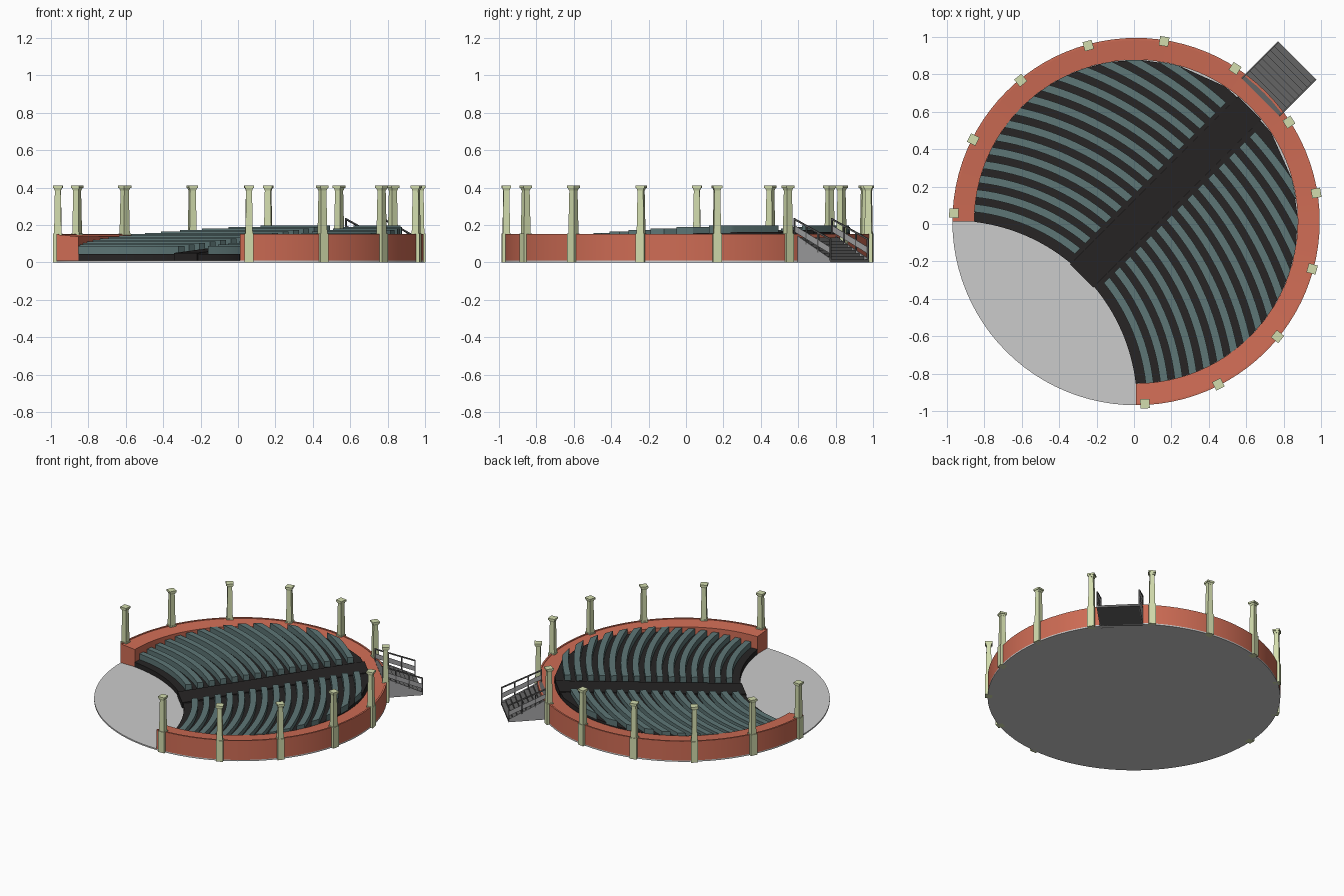
import bpy, bmesh, math
from mathutils import Matrix, Vector

if "Cube" in bpy.data.objects:
    bpy.data.objects.remove(bpy.data.objects["Cube"])

CX, CY = 0.011, 0.013          # centre of the round base
R_IN, R_OUT = 0.865, 0.982     # wall radii
D = 1.386                      # distance from base centre to seating arc centre
DIAG = math.radians(45)
FOCUS = (CX - D * math.cos(DIAG), CY - D * math.sin(DIAG))
# local frame: x runs along the aisle toward the stairs
FRAME = Matrix.Translation((CX, CY, 0)) @ Matrix.Rotation(DIAG, 4, 'Z')


def material(name, rgb):
    m = bpy.data.materials.new(name)
    m.diffuse_color = (*rgb, 1)
    m.use_nodes = True
    m.node_tree.nodes["Principled BSDF"].inputs["Base Color"].default_value = m.diffuse_color
    return m


BRICK = material("terracotta", (0.62, 0.15, 0.09))
TEAL = material("teal", (0.11, 0.18, 0.18))
DARK = material("dark_floor", (0.02, 0.018, 0.018))
CREAM = material("cream", (0.65, 0.72, 0.42))
STEEL = material("stair_grey", (0.13, 0.13, 0.13))
PANEL = material("panel_grey", (0.38, 0.38, 0.39))


def finish(bm, name, mat=None, smooth=False):
    bmesh.ops.recalc_face_normals(bm, faces=bm.faces)
    me = bpy.data.meshes.new(name)
    bm.to_mesh(me)
    bm.free()
    ob = bpy.data.objects.new(name, me)
    bpy.context.collection.objects.link(ob)
    if mat:
        me.materials.append(mat)
    if smooth:
        bpy.ops.object.select_all(action='DESELECT')
        ob.select_set(True)
        bpy.context.view_layer.objects.active = ob
        bpy.ops.object.shade_smooth_by_angle(angle=math.radians(25))
    return ob


def sweep(bm, centre, profile, limits, n):
    """Sweep a closed (r, z) profile round a centre; limits(r) gives the angles."""
    loops = []
    for i in range(n + 1):
        loop = []
        for r, z in profile:
            a0, a1 = limits(r)
            a = a0 + (a1 - a0) * i / n
            loop.append(bm.verts.new((centre[0] + r * math.cos(a),
                                      centre[1] + r * math.sin(a), z)))
        loops.append(loop)
    k = len(profile)
    for p, q in zip(loops, loops[1:]):
        for j in range(k):
            bm.faces.new((p[j], p[(j + 1) % k], q[(j + 1) % k], q[j]))
    bm.faces.new(loops[0])
    bm.faces.new(loops[-1])


def prism(bm, outline, half, offset=0.0):
    """Extrude a (u, z) outline sideways in the aisle frame."""
    sides = [[bm.verts.new(FRAME @ Vector((u, offset + s * half, z))) for u, z in outline]
             for s in (-1, 1)]
    k = len(outline)
    for j in range(k):
        bm.faces.new((sides[0][j], sides[0][(j + 1) % k], sides[1][(j + 1) % k], sides[1][j]))
    for s in sides:
        bm.faces.new(s)


def wall_angle(r):
    """Half angle at which a seating arc meets the inside of the wall."""
    c = (r * r + D * D - R_IN ** 2) / (2 * r * D)
    return math.acos(max(-1, min(1, c)))


# round base slab
bm = bmesh.new()
bmesh.ops.create_cone(bm, cap_ends=True, segments=96, radius1=R_OUT, radius2=R_OUT,
                      depth=0.01, matrix=Matrix.Translation((CX, CY, 0.005)))
finish(bm, "base_disc", None, True)

# three-quarter wall with a raised outer lip
bm = bmesh.new()
sweep(bm, (CX, CY), [(R_IN, 0.01), (R_OUT, 0.01), (R_OUT, 0.152), (0.97, 0.152),
                     (0.97, 0.148), (R_IN, 0.138)],
      lambda r: (math.radians(-90), math.radians(180)), 72)
finish(bm, "outer_wall", BRICK, True)

# stepped floor and curved seat rows on both sides of the aisle
floor, seats = bmesh.new(), bmesh.new()
ROWS, PITCH = 15, 0.0785
inner = 0.985
for k in range(ROWS + 1):
    edge = 1.08 + PITCH * k if k < ROWS else 2.24
    z = 0.045 + 0.0079 * k
    sweep(floor, FOCUS, [(inner, 0.01), (edge, 0.01), (edge, z), (inner, z)],
          lambda r: (DIAG - wall_angle(r), DIAG + wall_angle(r)), 32)
    if k < ROWS:
        front = edge - 0.042
        for s in (-1, 1):
            sweep(seats, FOCUS, [(front, z), (edge, z), (edge, z + 0.042), (front, z + 0.042)],
                  lambda r: (DIAG + s * math.asin(0.11 / r), DIAG + s * wall_angle(r)), 14)
    inner = edge
finish(floor, "stepped_floor", DARK, True)
finish(seats, "seat_rows", TEAL, True)

# sloping centre aisle
bm = bmesh.new()
prism(bm, [(-0.412, 0.01), (-0.412, 0.05), (0.86, 0.173), (0.86, 0.01)], 0.088)
finish(bm, "centre_aisle", DARK)

# outside stairs
U0, U1, STEPS = 0.94, 1.218, 9
HALF = 0.14
outline = [(U0, 0.0)]
for i in range(STEPS):
    z = 0.148 * (1 - i / STEPS)
    outline += [(U0 + (U1 - U0) * i / STEPS, z), (U0 + (U1 - U0) * (i + 1) / STEPS, z)]
outline.append((U1, 0.0))
bm = bmesh.new()
prism(bm, outline, HALF)
finish(bm, "stairs", STEEL)

# stair side panels, posts and handrails
panels, rails = bmesh.new(), bmesh.new()


def slope_bar(bm, za, zb, t, side, half):
    prism(bm, [(U0, za), (U1, zb), (U1, zb + t), (U0, za + t)], half, side)


for s in (-1, 1):
    side = s * (HALF + 0.002)
    prism(panels, [(U0, 0.0), (U0, 0.155), (U1, 0.02), (U1, 0.0)], 0.003, side)
    slope_bar(rails, 0.228, 0.118, 0.009, side, 0.004)
    slope_bar(panels, 0.165, 0.045, 0.035, side, 0.0015)
    for i in range(4):
        f = i / 3
        u = U0 + 0.004 + (U1 - U0 - 0.008) * f
        lo, hi = 0.14 - 0.13 * f, 0.23 - 0.11 * f
        prism(rails, [(u - 0.004, lo), (u + 0.004, lo), (u + 0.004, hi), (u - 0.004, hi)],
              0.004, side)
finish(panels, "stair_side_panels", PANEL)
finish(rails, "handrails", STEEL)

# square pillars: plinth, tapered shaft and cap
SECTIONS = [(0.0, 0.155, 0.048, 0.048), (0.155, 0.392, 0.039, 0.031),
            (0.385, 0.398, 0.034, 0.042), (0.398, 0.411, 0.05, 0.05)]
for i in range(12):
    a = math.radians(-87.2 + 24.05 * i)
    place = (Matrix.Translation((CX + 0.975 * math.cos(a), CY + 0.975 * math.sin(a), 0))
             @ Matrix.Rotation(a + math.pi / 4, 4, 'Z'))
    bm = bmesh.new()
    for z0, z1, w0, w1 in SECTIONS:
        bmesh.ops.create_cone(bm, cap_ends=True, segments=4, radius1=w0 / math.sqrt(2),
                              radius2=w1 / math.sqrt(2), depth=z1 - z0,
                              matrix=place @ Matrix.Translation((0, 0, (z0 + z1) / 2))
                              @ Matrix.Rotation(0, 4, 'Z'))
    finish(bm, f"pillar_{i + 1}", CREAM)
